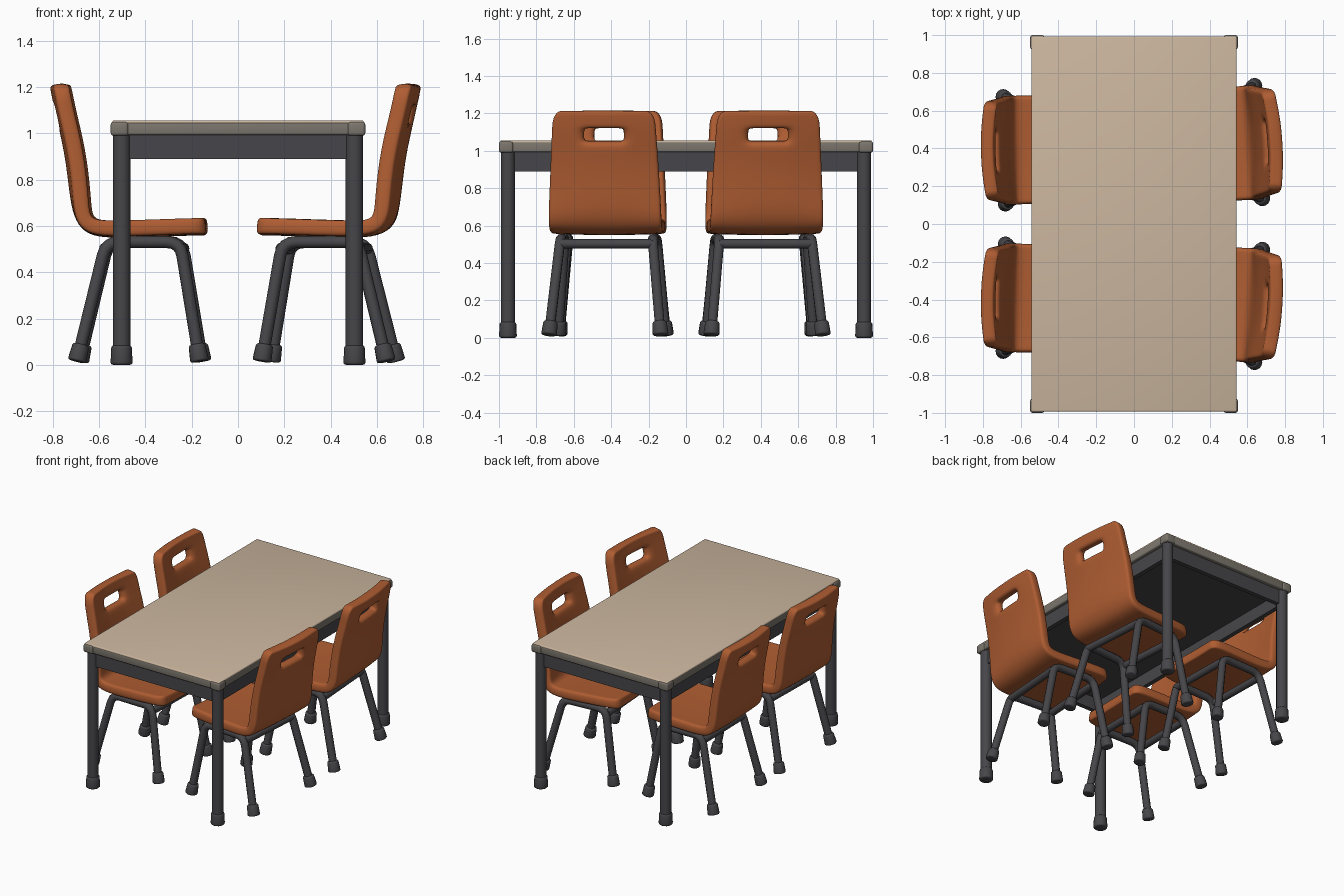
import bpy, bmesh
from math import radians
from mathutils import Matrix, Vector

cube = bpy.data.objects.get("Cube")
if cube:
    bpy.data.objects.remove(cube, do_unlink=True)


def material(name, rgb):
    m = bpy.data.materials.new(name)
    m.use_nodes = True
    m.diffuse_color = (*rgb, 1)
    m.node_tree.nodes["Principled BSDF"].inputs["Base Color"].default_value = (*rgb, 1)
    return m


orange = material("burnt orange plastic", (0.43, 0.11, 0.032))
charcoal = material("charcoal metal", (0.062, 0.06, 0.067))
beige = material("beige laminate", (0.6, 0.47, 0.345))
taupe = material("taupe edging", (0.2, 0.18, 0.152))


def add_object(name, data, place=None):
    ob = bpy.data.objects.new(name, data)
    bpy.context.scene.collection.objects.link(ob)
    if place:
        ob.matrix_world = place
    return ob


def finish(bm, name, mat, place=None, sharp=40):
    bmesh.ops.recalc_face_normals(bm, faces=bm.faces)
    mesh = bpy.data.meshes.new(name)
    bm.to_mesh(mesh)
    bm.free()
    mesh.materials.append(mat)
    mesh.shade_smooth()
    mesh.set_sharp_from_angle(angle=radians(sharp))
    return add_object(name, mesh, place)


def box(name, lo, hi, mat, bevel=0.0):
    bm = bmesh.new()
    bmesh.ops.create_cube(bm, size=1)
    lo, hi = Vector(lo), Vector(hi)
    bmesh.ops.scale(bm, vec=hi - lo, verts=bm.verts)
    bmesh.ops.translate(bm, vec=(lo + hi) / 2, verts=bm.verts)
    if bevel:
        bmesh.ops.bevel(bm, geom=bm.edges[:], offset=bevel, segments=3,
                        profile=0.5, affect='EDGES')
    return finish(bm, name, mat)


def rod(name, a, b, r1, r2, mat, bevel=0.0, place=None):
    """Round bar from a to b with softened ends."""
    a, b = Vector(a), Vector(b)
    bm = bmesh.new()
    bmesh.ops.create_cone(bm, cap_ends=True, segments=16, radius1=r1, radius2=r2,
                          depth=(b - a).length)
    if bevel:
        rims = [e for e in bm.edges if any(len(f.verts) > 4 for f in e.link_faces)]
        bmesh.ops.bevel(bm, geom=rims, offset=bevel, segments=3,
                        profile=0.5, affect='EDGES')
    turn = Vector((0, 0, 1)).rotation_difference(b - a).to_matrix().to_4x4()
    bmesh.ops.transform(bm, matrix=Matrix.Translation((a + b) / 2) @ turn, verts=bm.verts)
    return finish(bm, name, mat, place)


def tube(name, points, radius, mat, place):
    """Bent tube with rounded corners."""
    curve = bpy.data.curves.new(name, 'CURVE')
    curve.dimensions = '3D'
    curve.bevel_depth = radius
    curve.bevel_resolution = 3
    curve.use_fill_caps = True
    pts = [Vector(p) for p in points]
    path = [pts[0]]
    for before, corner, after in zip(pts, pts[1:], pts[2:]):
        p = corner + (before - corner).normalized() * 0.06
        q = corner + (after - corner).normalized() * 0.06
        for i in range(5):
            t = i / 4
            path.append(p * (1 - t) ** 2 + corner * 2 * t * (1 - t) + q * t * t)
    path.append(pts[-1])
    spline = curve.splines.new('POLY')
    spline.points.add(len(path) - 1)
    for sp, p in zip(spline.points, path):
        sp.co = (*p, 1)
    spline.use_smooth = True
    curve.materials.append(mat)
    return add_object(name, curve, place)


# Table top: edging slab, laminate surface, dark underside, corner caps
box("table_edging", (-0.543, -0.993, 0.993), (0.543, 0.993, 1.049), taupe, 0.008)
box("table_surface", (-0.543, -0.993, 1.04), (0.543, 0.993, 1.056), beige, 0.007)
box("table_underside", (-0.5, -0.95, 0.984), (0.5, 0.95, 0.995), charcoal)

for sx in (-1, 1):
    box("side_apron", (sx * 0.5 - 0.016, -0.94, 0.89), (sx * 0.5 + 0.016, 0.94, 0.993), charcoal)
    for sy in (-1, 1):
        x, y = sx * 0.503, sy * 0.952
        rod("table_leg", (x, y, 0.03), (x, y, 0.993), 0.038, 0.038, charcoal)
        rod("table_foot", (x, y, 0), (x, y, 0.085), 0.048, 0.044, charcoal, 0.012)
        cx, cy = sx * 0.512, sy * 0.962
        box("table_corner_cap", (cx - 0.038, cy - 0.038, 0.99),
            (cx + 0.038, cy + 0.038, 1.05), taupe, 0.012)
for sy in (-1, 1):
    box("end_apron", (-0.49, sy * 0.95 - 0.016, 0.89), (0.49, sy * 0.95 + 0.016, 0.993), charcoal)

# Chair shell rows from back top to seat front: x, z, half width
ROWS = [(-.33, 1.208, .222), (-.327, 1.19, .25), (-.319, 1.15, .262), (-.312, 1.115, .264),
        (-.304, 1.08, .266), (-.297, 1.048, .268), (-.285, 1, .271), (-.26, .88, .277),
        (-.245, .74, .284), (-.229, .65, .288), (-.195, .598, .289), (-.13, .582, .288),
        (.03, .586, .285), (.2, .592, .281), (.27, .594, .274), (.3, .594, .26),
        (.315, .594, .232)]
HALF = [0, .28, .37, .65, .92, 1]
COLS = [-u for u in HALF[:0:-1]] + HALF


def chair_shell(place):
    bm = bmesh.new()
    grid = []
    for x, z, w in ROWS:
        # edges of the back curl forward, edges of the seat rise a little
        curl = 0.022 if z > 0.7 else 0.01
        lift = 0.008 if z < 0.62 else 0
        grid.append([bm.verts.new((x + (curl * u * u if z > 0.62 else 0), w * u,
                                   z + lift * (u * u - 0.5))) for u in COLS])
    for r in range(len(ROWS) - 1):
        for c in range(len(COLS) - 1):
            mid = abs(COLS[c] + COLS[c + 1]) / 2
            if r in (3, 4) and mid < 0.37:
                continue  # handle slot
            bm.faces.new((grid[r][c], grid[r][c + 1], grid[r + 1][c + 1], grid[r + 1][c]))
    ob = finish(bm, "chair_shell", orange, place, 180)
    solid = ob.modifiers.new("thickness", 'SOLIDIFY')
    solid.thickness = 0.068
    solid.offset = 0
    smooth = ob.modifiers.new("rounding", 'SUBSURF')
    smooth.levels = smooth.render_levels = 2


def chair(x, y, yaw, sx, sy):
    place = (Matrix.Translation((x, y, 0)) @ Matrix.Rotation(radians(yaw), 4, 'Z')
             @ Matrix.Diagonal((sx, sy, 1.005, 1)))
    chair_shell(place)
    # Side frames: rear leg, seat rail and front leg in one bent tube
    for s in (-1, 1):
        rear, rear_top = Vector((-0.24, s * 0.285, 0.015)), Vector((-0.115, s * 0.235, 0.528))
        front, front_top = Vector((0.29, s * 0.275, 0.015)), Vector((0.205, s * 0.235, 0.528))
        tube("chair_side_frame", (rear, rear_top, front_top, front), 0.026, charcoal, place)
        for foot, top in ((rear, rear_top), (front, front_top)):
            up = (top - foot).normalized()
            rod("chair_foot", foot, foot + up * 0.075, 0.041, 0.036, charcoal, 0.01, place)
    # Cross rails under the seat
    for rx in (-0.12, 0.21):
        rod("chair_cross_rail", (rx, -0.235, 0.5), (rx, 0.235, 0.5), 0.025, 0.025,
            charcoal, 0, place)


# Two chairs on each long side
for s in (-1, 1):
    chair(-0.45, s * 0.395, s * 1.2, 1, 1)
    chair(0.418, s * 0.417, 180 + s * 4, 1.02, 1.05)
